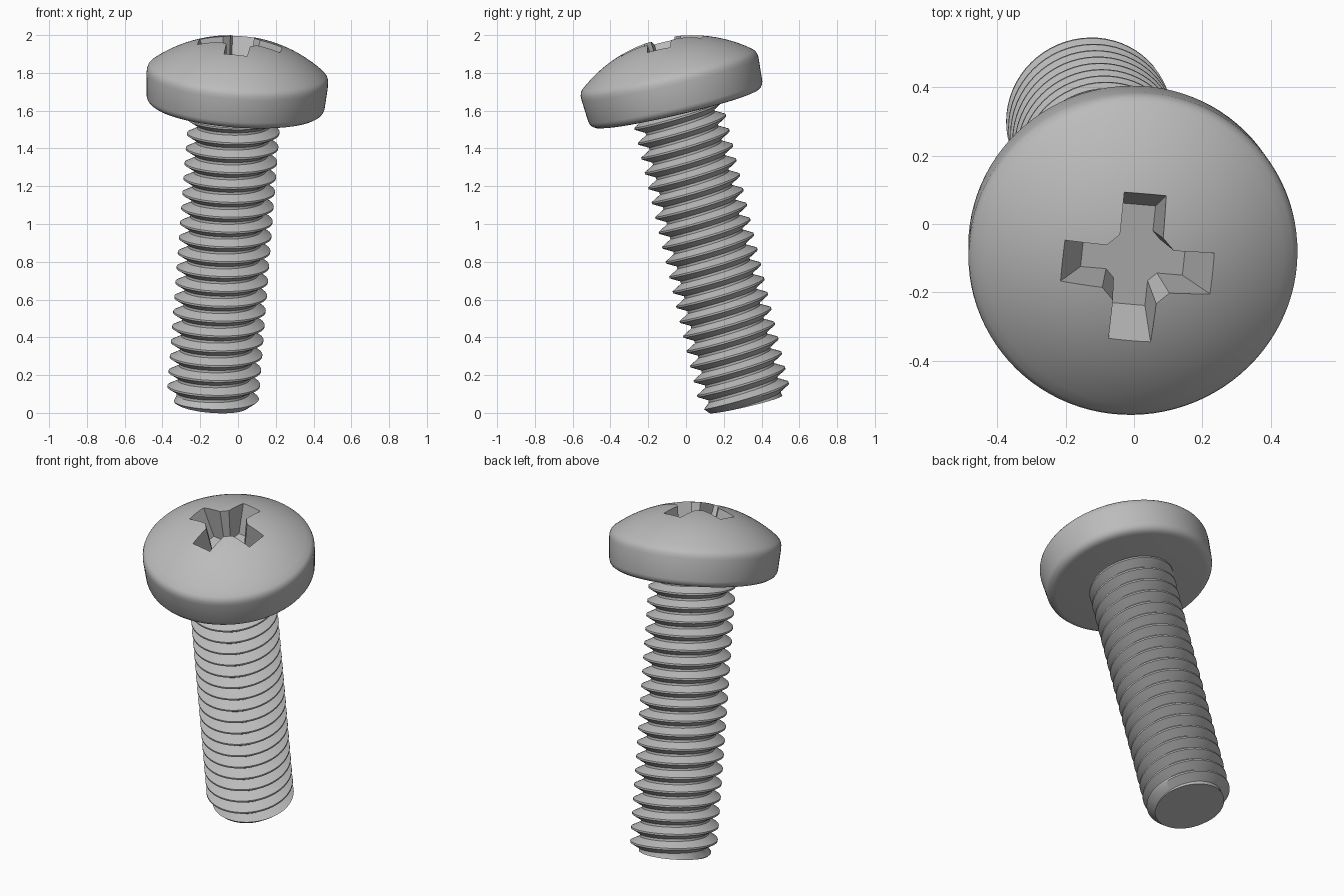
import bpy, bmesh, math
from mathutils import Matrix, Vector

if "Cube" in bpy.data.objects:
    bpy.data.objects.remove(bpy.data.objects["Cube"], do_unlink=True)

# One steel colour
steel = bpy.data.materials.new("steel grey")
steel.use_nodes = True
grey = (0.5, 0.5, 0.5, 1)
steel.diffuse_color = grey
steel.node_tree.nodes["Principled BSDF"].inputs["Base Color"].default_value = grey

# The screw is modelled upright, then leaned over about its tip
AXIS = Vector((0.077, -0.235, 1)).normalized()
LEAN = Matrix.Translation((-0.136, 0.32, 0.046)) @ \
    Vector((0, 0, 1)).rotation_difference(AXIS).to_matrix().to_4x4()
SHANK = 1.61      # tip to underside of head
PITCH = 0.081
ROOT, CREST = 0.192, 0.244
STEPS = 64


def make_object(name, bm):
    bmesh.ops.recalc_face_normals(bm, faces=bm.faces[:])
    mesh = bpy.data.meshes.new(name)
    bm.to_mesh(mesh)
    bm.free()
    mesh.materials.append(steel)
    obj = bpy.data.objects.new(name, mesh)
    bpy.context.collection.objects.link(obj)
    return obj


def select_only(obj):
    bpy.ops.object.select_all(action='DESELECT')
    obj.select_set(True)
    bpy.context.view_layer.objects.active = obj


def finish(obj):
    select_only(obj)
    bpy.ops.object.shade_smooth_by_angle(angle=math.radians(28))
    obj.data.transform(LEAN)


# Threaded shank: a tooth profile swept along a right-handed helix
def make_shank():
    bm = bmesh.new()
    flat, flank = 0.005, 0.029
    tooth = [(-flat - flank, ROOT), (-flat, CREST), (flat, CREST), (flat + flank, ROOT)]
    rows = []
    for k in range(-2 * STEPS, int(SHANK / PITCH) * STEPS + STEPS // 2):
        a = math.tau * k / STEPS
        row = []
        for ds, r in tooth:
            s = 0.04 + PITCH * k / STEPS + ds
            r = min(r, 0.2 + max(s, 0))          # chamfered tip
            row.append(bm.verts.new((r * math.cos(a), r * math.sin(a), s)))
        rows.append(row)
    for k in range(len(rows) - 1):
        a, b = rows[k], rows[k + 1]
        for j in range(3):
            bm.faces.new((a[j], b[j], b[j + 1], a[j + 1]))
        if k + 1 + STEPS < len(rows):            # root strip up to the next turn
            bm.faces.new((a[3], b[3], rows[k + 1 + STEPS][0], rows[k + STEPS][0]))
    # Cut the tip square and close it
    geom = bm.verts[:] + bm.edges[:] + bm.faces[:]
    bmesh.ops.bisect_plane(bm, geom=geom, plane_co=(0, 0, 0), plane_no=(0, 0, 1),
                           clear_inner=True)
    rim = [e for e in bm.edges if e.is_boundary and all(abs(v.co.z) < 1e-4 for v in e.verts)]
    bmesh.ops.edgeloop_fill(bm, edges=rim)
    return make_object("threaded_shank", bm)


# Pan head: a lathed profile with a domed top
def make_head():
    dome_r, top = 0.735, 0.38
    profile = [(0, 0), (0.425, 0), (0.445, 0.004), (0.459, 0.013), (0.468, 0.025),
               (0.473, 0.04), (0.482, 0.165), (0.481, 0.185), (0.475, 0.202)]
    for i in range(16, -1, -1):
        r = 0.465 * i / 16
        profile.append((r, top - dome_r + math.sqrt(dome_r ** 2 - r ** 2)))
    bm = bmesh.new()
    pts = [bm.verts.new((r, 0, SHANK + s)) for r, s in profile]
    edges = [bm.edges.new(pair) for pair in zip(pts, pts[1:])]
    bmesh.ops.spin(bm, geom=pts + edges, cent=(0, 0, 0), axis=(0, 0, 1),
                   angle=math.tau, steps=96)
    bmesh.ops.remove_doubles(bm, verts=bm.verts[:], dist=1e-5)
    return make_object("pan_head", bm)


# Cross recess cutter: a tapered cross with chamfered inner corners
def make_cutter():
    bm = bmesh.new()
    loops = []
    for s, length, w, c in [(0.18, 0.15, 0.05, 0.075), (0.46, 0.27, 0.07, 0.11)]:
        loop = []
        for q in range(4):
            turn = Matrix.Rotation(q * math.pi / 2 - math.radians(5.5), 3, 'Z')
            for x, y in [(c, -w), (length, -w), (length, w), (c, w)]:
                loop.append(bm.verts.new(turn @ Vector((x, y, SHANK + s))))
        loops.append(loop)
    low, high = loops
    bm.faces.new(low)
    bm.faces.new(high)
    n = len(low)
    for i in range(n):
        j = (i + 1) % n
        bm.faces.new((low[i], low[j], high[j], high[i]))
    cutter = make_object("recess_cutter", bm)
    cutter.hide_render = True
    return cutter


shank = make_shank()
head = make_head()
cutter = make_cutter()

# Sink the cross recess into the head
cut = head.modifiers.new("cross_recess", 'BOOLEAN')
cut.operation = 'DIFFERENCE'
cut.solver = 'EXACT'
cut.object = cutter
select_only(head)
bpy.ops.object.modifier_apply(modifier=cut.name)
bpy.data.objects.remove(cutter, do_unlink=True)

for part in (shank, head):
    finish(part)
